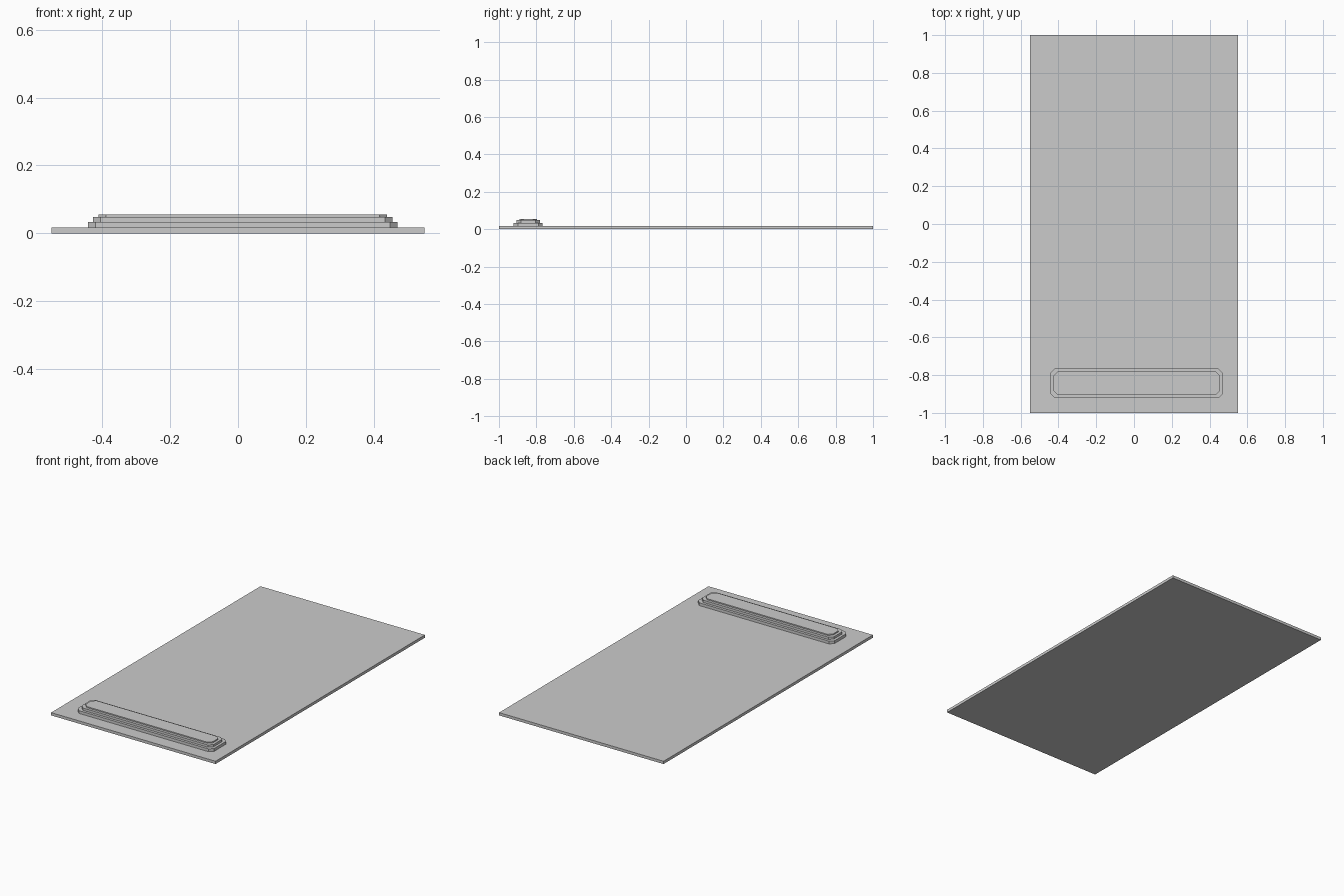
import bpy, bmesh

if "Cube" in bpy.data.objects:
    bpy.data.objects.remove(bpy.data.objects["Cube"])


def slab(name, x0, x1, y0, y1, z0, z1, cut=0.0):
    """Flat box with optionally chamfered vertical corners."""
    c = cut
    if c:
        pts = [(x0 + c, y0), (x1 - c, y0), (x1, y0 + c), (x1, y1 - c),
               (x1 - c, y1), (x0 + c, y1), (x0, y1 - c), (x0, y0 + c)]
    else:
        pts = [(x0, y0), (x1, y0), (x1, y1), (x0, y1)]
    bm = bmesh.new()
    face = bm.faces.new([bm.verts.new((x, y, z0)) for x, y in pts])
    ext = bmesh.ops.extrude_face_region(bm, geom=[face], use_keep_orig=True)
    top = [g for g in ext["geom"] if isinstance(g, bmesh.types.BMVert)]
    bmesh.ops.translate(bm, verts=top, vec=(0, 0, z1 - z0))
    bmesh.ops.recalc_face_normals(bm, faces=bm.faces)
    mesh = bpy.data.meshes.new(name)
    bm.to_mesh(mesh)
    bm.free()
    ob = bpy.data.objects.new(name, mesh)
    bpy.context.collection.objects.link(ob)
    return ob


# Thin base panel
slab("base_panel", -0.55, 0.55, -1, 1, 0, 0.017)

# Stepped bar near the front edge: each tier is inset from the one below
tier_z = [0.017, 0.034, 0.048, 0.055]
for i in range(3):
    d = 0.0155 * i
    slab(f"bar_tier_{i + 1}", -0.442 + d, 0.47 - d, -0.921 + d, -0.766 - d,
         tier_z[i], tier_z[i + 1], 0.022)
